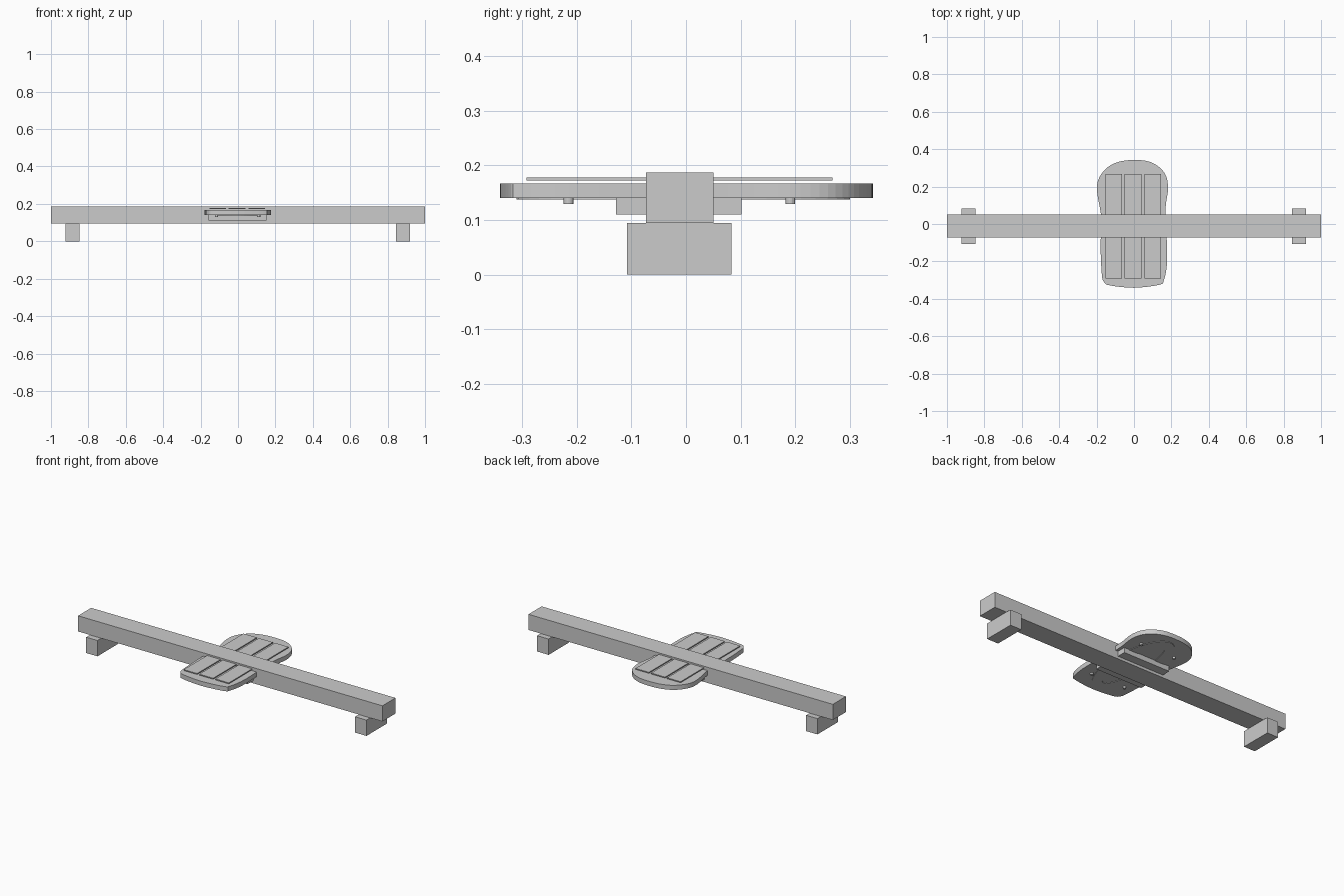
import bpy, bmesh, math
from mathutils import Vector

if "Cube" in bpy.data.objects:
    bpy.data.objects.remove(bpy.data.objects["Cube"])


def finish(name, bm):
    bmesh.ops.recalc_face_normals(bm, faces=bm.faces)
    mesh = bpy.data.meshes.new(name)
    bm.to_mesh(mesh)
    bm.free()
    obj = bpy.data.objects.new(name, mesh)
    bpy.context.collection.objects.link(obj)
    return obj


def box(name, lo, hi):
    bm = bmesh.new()
    bmesh.ops.create_cube(bm, size=1)
    for v in bm.verts:
        v.co = Vector([(a + b) / 2 + c * (b - a) for a, b, c in zip(lo, hi, v.co)])
    return finish(name, bm)


def smooth_loop(pts, steps=4):
    """Closed Catmull-Rom curve through the points."""
    out, n = [], len(pts)
    for i in range(n):
        a, b, c, d = (Vector(pts[(i + k) % n]) for k in (-1, 0, 1, 2))
        for s in range(steps):
            t = s / steps
            out.append(0.5 * (2 * b + (c - a) * t + (2 * a - 5 * b + 4 * c - d) * t * t
                              + (3 * b - a - 3 * c + d) * t ** 3))
    return out


def prism(name, pts, z0, z1):
    bm = bmesh.new()
    face = bm.faces.new([bm.verts.new((p[0], p[1], z0)) for p in pts])
    ext = bmesh.ops.extrude_face_region(bm, geom=[face])
    for v in ext["geom"]:
        if isinstance(v, bmesh.types.BMVert):
            v.co.z = z1
    return finish(name, bm)


def ring(name, cy, rx, ry, width, z0, z1, n=48):
    bm = bmesh.new()
    loops = []
    for w, z in ((0, z0), (0, z1), (width, z1), (width, z0)):
        loops.append([bm.verts.new(((rx - w) * math.cos(k * math.tau / n),
                                    cy + (ry - w) * math.sin(k * math.tau / n), z))
                      for k in range(n)])
    for i in range(4):
        a, b = loops[i], loops[(i + 1) % 4]
        for k in range(n):
            j = (k + 1) % n
            bm.faces.new((a[k], a[j], b[j], b[k]))
    return finish(name, bm)


# Long beam and its two cross feet
box("beam", (-1, -0.073, 0.094), (1, 0.05, 0.187))
box("left_foot", (-0.922, -0.108, 0), (-0.848, 0.083, 0.094))
box("right_foot", (0.845, -0.108, 0), (0.92, 0.083, 0.094))

# Contoured seat shell
outline = [(0.01, 0.342), (0.075, 0.335), (0.13, 0.308), (0.17, 0.26), (0.182, 0.19),
           (0.17, 0.1), (0.168, 0), (0.176, -0.1), (0.176, -0.215), (0.16, -0.3),
           (0.135, -0.325), (0, -0.341), (-0.13, -0.328), (-0.16, -0.31), (-0.172, -0.27),
           (-0.179, -0.11), (-0.172, -0.02), (-0.178, 0.06), (-0.198, 0.18),
           (-0.185, 0.25), (-0.135, 0.308), (-0.067, 0.336)]
prism("seat", smooth_loop(outline), 0.14, 0.167)

# Three slats resting just above the seat
for i, (x0, x1) in enumerate(((-0.152, -0.064), (-0.05, 0.041), (0.056, 0.144))):
    box(f"slat_{i + 1}", (x0, -0.292, 0.172), (x1, 0.268, 0.178))

# Mounting block, reinforcing ring and pegs underneath
box("mounting_block", (-0.157, -0.128, 0.11), (0.152, 0.102, 0.14))
ring("underside_ring", -0.005, 0.125, 0.305, 0.06, 0.137, 0.141)
for sx in (-0.115, 0.11):
    for sy in (-0.215, 0.191):
        c = [(sx + 0.009 * math.cos(k * math.tau / 16), sy + 0.009 * math.sin(k * math.tau / 16))
             for k in range(16)]
        prism("peg", c, 0.129, 0.141)
